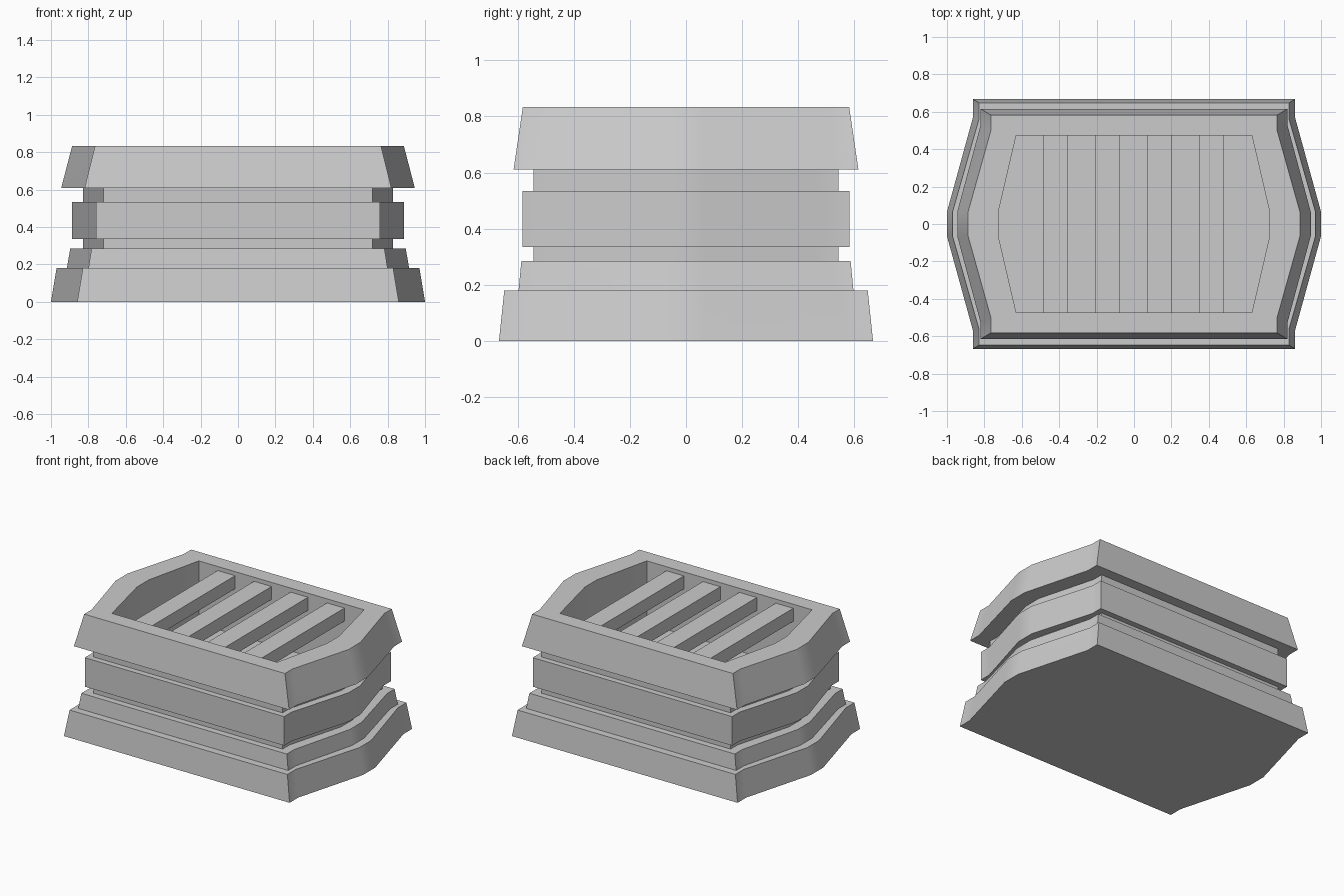
import bpy, bmesh

if "Cube" in bpy.data.objects:
    bpy.data.objects.remove(bpy.data.objects["Cube"])


def outline(end_x, corner_x, side_y, kink_x=None, kink_y=None):
    """Bow-ended plan outline, counter-clockwise, 12 points."""
    kx = corner_x if kink_x is None else kink_x
    ky = side_y * 0.86 if kink_y is None else kink_y
    right = [(corner_x, -side_y), (kx, -ky), (end_x, -0.065),
             (end_x, 0.065), (kx, ky), (corner_x, side_y)]
    return right + [(-x, -y) for x, y in right]


def loft(name, rings):
    """Skin a stack of (outline, z) rings and cap both ends."""
    bm = bmesh.new()
    loops = [[bm.verts.new((x, y, z)) for x, y in pts] for pts, z in rings]
    n = len(loops[0])
    for a, b in zip(loops, loops[1:]):
        for i in range(n):
            j = (i + 1) % n
            bm.faces.new((a[i], a[j], b[j], b[i]))
    bm.faces.new(loops[0][::-1])
    bm.faces.new(loops[-1])
    mesh = bpy.data.meshes.new(name)
    bm.to_mesh(mesh)
    bm.free()
    obj = bpy.data.objects.new(name, mesh)
    bpy.context.collection.objects.link(obj)
    return obj


# Housing: flared foot, collar, recessed necks, belt, crown
levels = [
    (0.00, 1.00, 0.86, 0.667), (0.18, 0.97, 0.83, 0.648),     # foot
    (0.18, 0.915, 0.80, 0.597), (0.285, 0.897, 0.783, 0.587),  # collar
    (0.285, 0.83, 0.72, 0.543), (0.335, 0.83, 0.72, 0.543),   # lower neck
    (0.335, 0.887, 0.76, 0.583), (0.535, 0.887, 0.76, 0.583),  # belt
    (0.535, 0.83, 0.72, 0.543), (0.61, 0.83, 0.72, 0.543),    # upper neck
    (0.61, 0.945, 0.82, 0.615), (0.833, 0.887, 0.765, 0.582),  # crown
]
rings = [(outline(ex, cx, sy), z) for z, ex, cx, sy in levels]

# Well sunk into the crown
well = outline(0.725, 0.63, 0.473, 0.647, 0.40)
rings += [(well, 0.833), (well, 0.40)]
housing = loft("housing", rings)

bpy.ops.object.select_all(action='DESELECT')
housing.select_set(True)
bpy.context.view_layer.objects.active = housing
bpy.ops.object.shade_smooth_by_angle(angle=0.52)

# Grille slats across the well
for i in range(4):
    x = -0.42 + 0.278 * i
    bpy.ops.mesh.primitive_cube_add(size=1, location=(x, 0, 0.76))
    slat = bpy.context.object
    slat.name = f"grille_slat_{i + 1}"
    slat.scale = (0.133, 0.946, 0.09)
